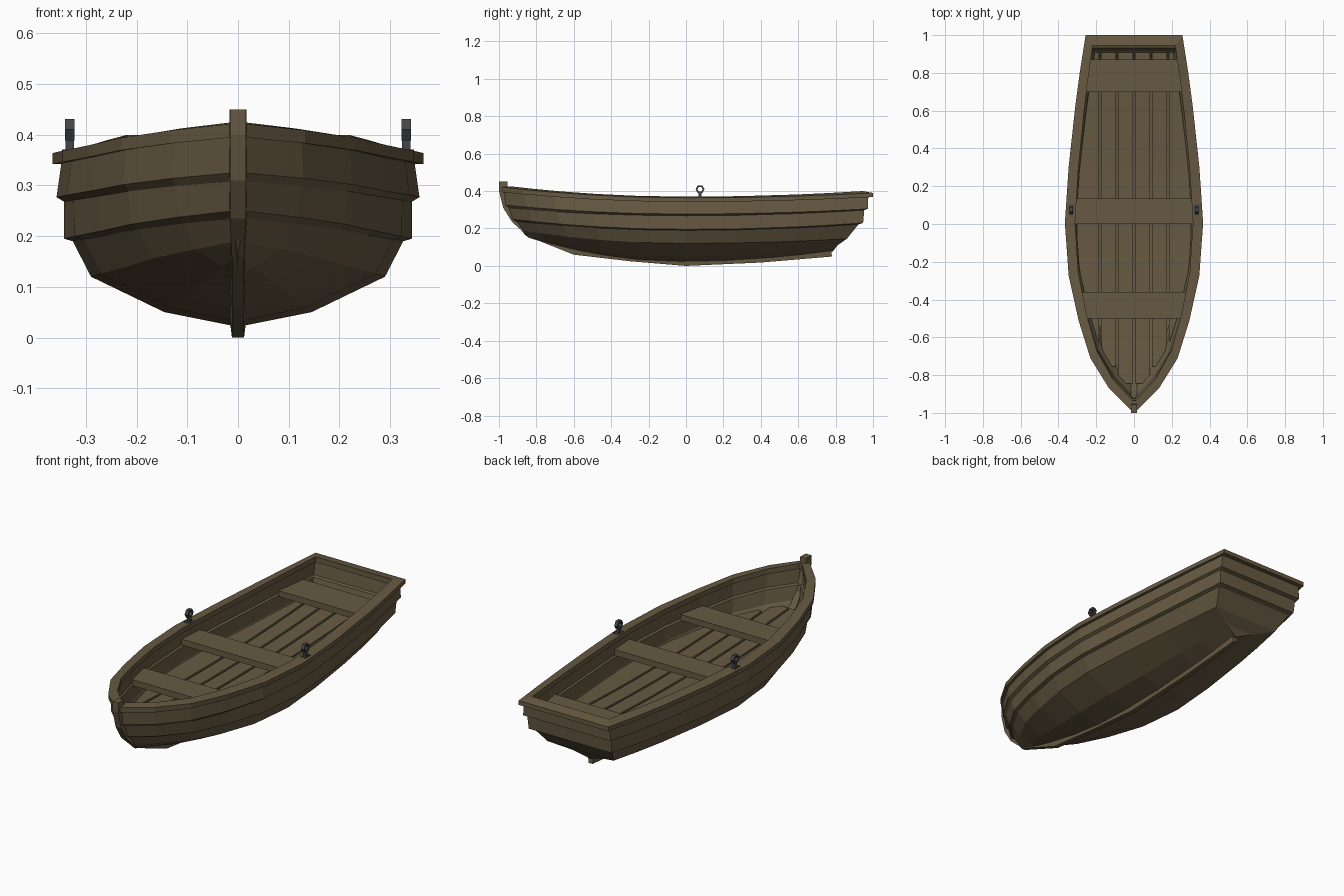
import bpy, bmesh, math
from mathutils import Matrix, Vector

if "Cube" in bpy.data.objects:
    bpy.data.objects.remove(bpy.data.objects["Cube"])


def material(name, rgb):
    m = bpy.data.materials.new(name)
    m.diffuse_color = (*rgb, 1)
    m.use_nodes = True
    m.node_tree.nodes["Principled BSDF"].inputs["Base Color"].default_value = m.diffuse_color
    return m


WOOD = material("weathered_wood", (0.135, 0.102, 0.055))
IRON = material("dark_iron", (0.055, 0.058, 0.062))

# plan shape: position along the boat (0 bow, 1 stern) and relative half width
PLAN = [(0, .03), (.06, .36), (.14, .63), (.24, .8), (.36, .945), (.5, 1),
        (.65, .945), (.81, .85), (.9, .785), (1, .70)]


def width(u):
    u = min(max(u, 0), 1)
    for (a, wa), (b, wb) in zip(PLAN, PLAN[1:]):
        if u <= b:
            return wa + (wb - wa) * (u - a) / (b - a)


def finish(name, bm, mat):
    bmesh.ops.recalc_face_normals(bm, faces=bm.faces)
    me = bpy.data.meshes.new(name)
    bm.to_mesh(me)
    bm.free()
    me.materials.append(mat)
    ob = bpy.data.objects.new(name, me)
    bpy.context.collection.objects.link(ob)
    return ob


def ring(half, power, y_bow, z_bow, z_mid, y_stern, z_stern):
    """Closed waterline loop round both sides and the transom."""
    side = []
    for u, w in PLAN:
        z_end = z_bow if u < .5 else z_stern
        side.append(Vector((half * w ** power, y_bow + (y_stern - y_bow) * u,
                            z_mid + (z_end - z_mid) * (1 - 2 * u) ** 2)))
    return side + [Vector((-p.x, p.y, p.z)) for p in reversed(side)]


def skin(name, specs, closed):
    """Bridge a list of rings; optionally join the last to the first."""
    bm = bmesh.new()
    loops = [[bm.verts.new(p) for p in ring(*s)] for s in specs]
    pairs = list(zip(loops, loops[1:]))
    if closed:
        pairs.append((loops[-1], loops[0]))
    for a, b in pairs:
        n = len(a)
        for i in range(n):
            j = (i + 1) % n
            bm.faces.new((a[i], a[j], b[j], b[i]))
    if not closed:
        for lp in (loops[0], loops[-1]):      # close the narrow keel slots
            n = len(lp)
            for i in range(n // 2 - 1):
                bm.faces.new((lp[i], lp[i + 1], lp[n - 2 - i], lp[n - 1 - i]))
    return finish(name, bm, WOOD)


def strip(name, rows, mat):
    """Solid bar through four-point cross-sections."""
    bm = bmesh.new()
    secs = [[bm.verts.new(p) for p in r] for r in rows]
    for a, b in zip(secs, secs[1:]):
        for i in range(4):
            j = (i + 1) % 4
            bm.faces.new((a[i], a[j], b[j], b[i]))
    bm.faces.new(secs[0])
    bm.faces.new(secs[-1])
    return finish(name, bm, mat)


# lapped plank hull: outside from keel up, then inside back down
skin("hull", [
    (.004, 1, -.84, .150, .022, .785, .078),
    (.145, 1.5, -.86, .165, .05, .81, .11),
    (.29, 1.2, -.88, .19, .12, .86, .145),
    (.326, 1.08, -.912, .235, .19, .922, .222),
    (.343, 1.05, -.935, .25, .195, .947, .23),
    (.343, 1, -.952, .308, .268, .953, .298),
    (.358, 1, -.97, .325, .277, .972, .305),
    (.348, 1, -.978, .405, .347, .975, .375),
    (.325, 1, -.945, .405, .347, .955, .375),
    (.325, 1, -.938, .325, .277, .945, .305),
    (.316, 1, -.925, .318, .270, .932, .300),
    (.314, 1.05, -.908, .25, .20, .915, .235),
    (.275, 1.2, -.86, .20, .135, .84, .16),
    (.004, 1, -.80, .18, .06, .78, .12)], False)

# gunwale rail
skin("gunwale", [
    (.366, 1, -.99, .422, .364, 1.0, .390),
    (.366, 1, -.99, .395, .342, 1.0, .368),
    (.312, 1, -.935, .397, .344, .945, .372),
    (.312, 1, -.935, .425, .370, .945, .400)], True)

# stem post and keel in one curved bar: outer y, z and inner y, z
KEEL = [(-1, .45, -.955, .45), (-1, .40, -.952, .40), (-.977, .31, -.925, .30),
        (-.93, .235, -.88, .235), (-.84, .155, -.79, .18), (-.6, .06, -.58, .10),
        (-.3, .025, -.3, .06), (0, 0, 0, .04), (.4, .018, .4, .055),
        (.78, .05, .775, .10)]
strip("stem_and_keel", [
    [(-.012 if i > 3 else -.016, yo, zo), (.012 if i > 3 else .016, yo, zo),
     (.017, yi, zi), (-.017, yi, zi)]
    for i, (yo, zo, yi, zi) in enumerate(KEEL)], WOOD)

# floor planks, trimmed to the hull outline and rising a little at the ends
FLOOR_BOW, FLOOR_STERN = -.89, .908


def floor_u(y):
    return (y - FLOOR_BOW) / (FLOOR_STERN - FLOOR_BOW)


for k in range(3):
    x_in = k * .09 + .006
    x_out = (k + 1) * .09 - .006 if k < 2 else .303
    for side in (-1, 1):
        rows = []
        for i in range(41):
            y = FLOOR_BOW + (FLOOR_STERN - FLOOR_BOW) * i / 40
            h = min(x_out, .308 * width(floor_u(y)) ** 1.1)
            z = .2 + .035 * (1 - 2 * floor_u(y)) ** 2
            if h > x_in + .003:
                a, b = side * x_in, side * h
                c = side * max(x_in + .001, h - .012)
                rows.append([(a, y, z - .018), (c, y, z - .018), (b, y, z), (a, y, z)])
        strip("floor_plank", rows, WOOD)

# bench seats
for name, y0, y1 in (("bow_seat", -.5, -.36), ("middle_seat", 0, .135),
                     ("stern_seat", .70, .87)):
    rows = []
    for y in (y0, y1):
        h = .322 * width((y + .94) / 1.88)
        rows.append([(-h, y, .277), (h, y, .277), (h, y, .308), (-h, y, .308)])
    strip(name, rows, WOOD)

# oarlocks: base plate, post and six-sided ring
for side in (-1, 1):
    bm = bmesh.new()
    at = Vector((side * .332, .075, 0))
    for size, z in (((.03, .04, .008), .367), ((.016, .014, .03), .381)):
        bmesh.ops.create_cube(bm, size=1, matrix=Matrix.Translation(at + Vector((0, 0, z)))
                              @ Matrix.Diagonal((*size, 1)))
    loops = []
    for i in range(6):
        a = i * math.pi / 3
        loops.append([bm.verts.new(at + Vector((dx, r * math.cos(a), .41 + r * math.sin(a))))
                      for dx, r in ((-.009, .024), (.009, .024), (.009, .014), (-.009, .014))])
    for i in range(6):
        a, b = loops[i], loops[(i + 1) % 6]
        for j in range(4):
            m = (j + 1) % 4
            bm.faces.new((a[j], a[m], b[m], b[j]))
    finish("oarlock_left" if side < 0 else "oarlock_right", bm, IRON)
